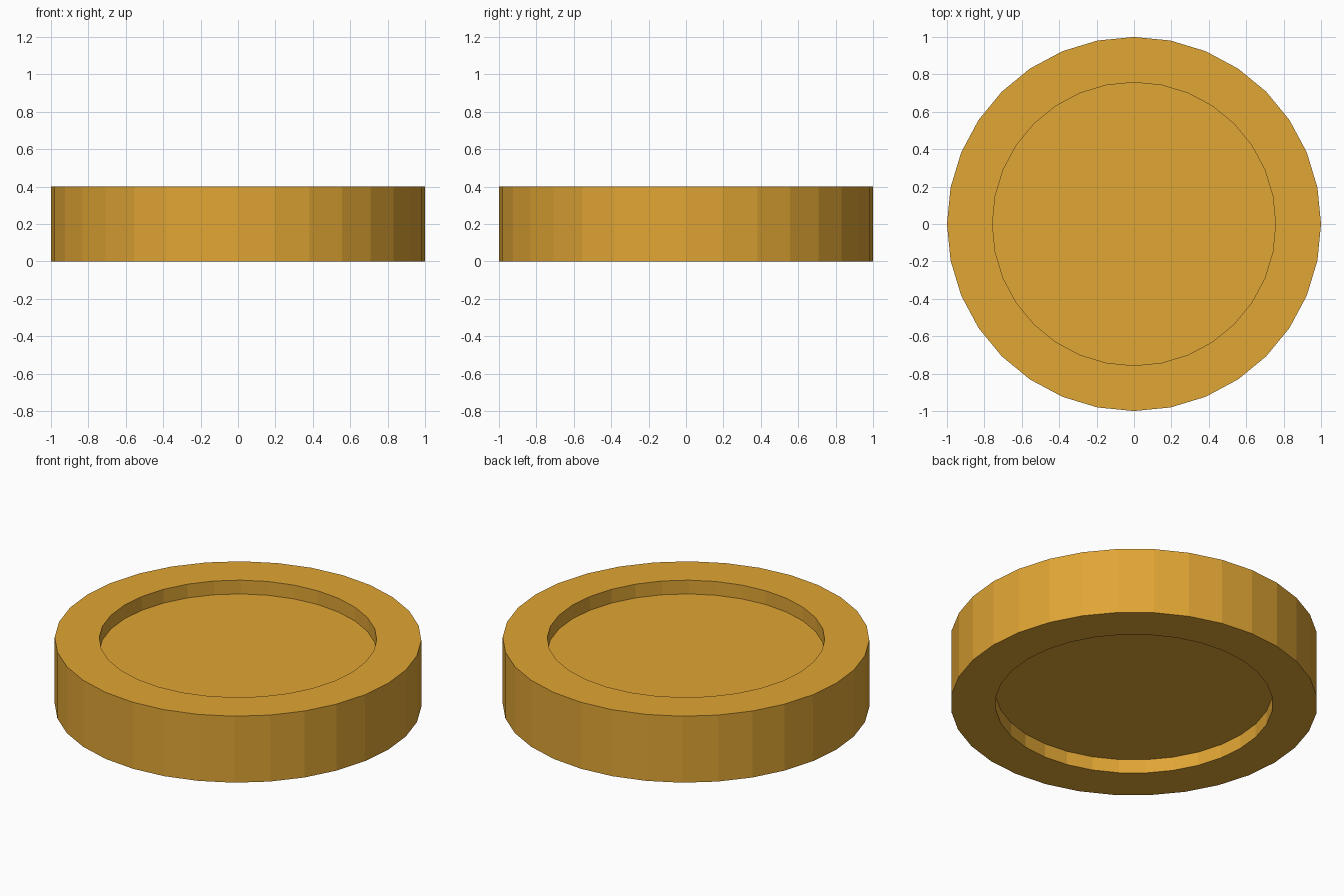
import bpy, bmesh, math
from mathutils import Matrix, Vector

if "Cube" in bpy.data.objects:
    bpy.data.objects.remove(bpy.data.objects["Cube"])

SIDES, RADIUS, HEIGHT = 32, 1.0, 0.4
INNER_RADIUS, RECESS = 0.757, 0.083

# Solid disc
bm = bmesh.new()
bmesh.ops.create_cone(bm, cap_ends=True, segments=SIDES, radius1=RADIUS,
                      radius2=RADIUS, depth=HEIGHT,
                      matrix=Matrix.Translation((0, 0, HEIGHT / 2)))

# Round recess sunk into the top and bottom faces
caps = [f for f in bm.faces if len(f.verts) == SIDES]
for cap in caps:
    inward = Vector((0, 0, -RECESS if cap.calc_center_median().z > HEIGHT / 2 else RECESS))
    scale = INNER_RADIUS / RADIUS
    for depth, factor in ((Vector(), scale), (inward, 1.0)):
        bmesh.ops.inset_individual(bm, faces=[cap], thickness=0.0)
        for v in cap.verts:
            v.co.x *= factor
            v.co.y *= factor
            v.co += depth
bmesh.ops.recalc_face_normals(bm, faces=bm.faces)

mesh = bpy.data.meshes.new("recessed_disc")
bm.to_mesh(mesh)
bm.free()
disc = bpy.data.objects.new("recessed_disc", mesh)
bpy.context.collection.objects.link(disc)

# Gold colour
gold = bpy.data.materials.new("gold")
gold.diffuse_color = (0.75, 0.38, 0.035, 1)
gold.use_nodes = True
gold.node_tree.nodes["Principled BSDF"].inputs["Base Color"].default_value = gold.diffuse_color
mesh.materials.append(gold)
